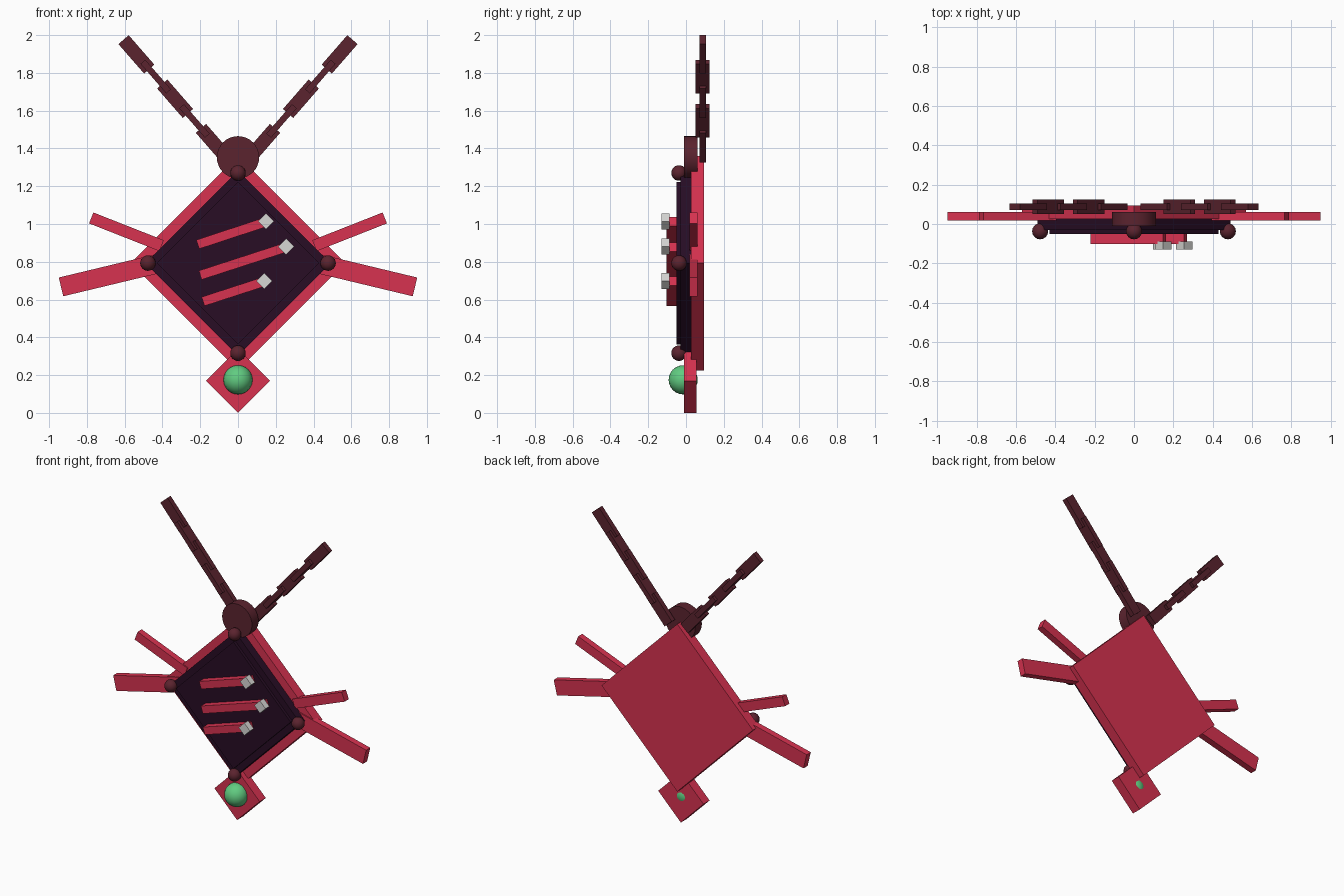
import bpy, math

if "Cube" in bpy.data.objects:
    bpy.data.objects.remove(bpy.data.objects["Cube"])


def material(name, rgb):
    m = bpy.data.materials.new(name)
    m.diffuse_color = (*rgb, 1)
    m.use_nodes = True
    m.node_tree.nodes["Principled BSDF"].inputs["Base Color"].default_value = m.diffuse_color
    return m


RED = material("crimson", (0.68, 0.032, 0.08))
DARK = material("dark purple", (0.021, 0.004, 0.018))
MAROON = material("maroon", (0.105, 0.017, 0.028))
GREY = material("light grey", (0.68, 0.68, 0.66))
GREEN = material("green", (0.12, 0.6, 0.22))


def finish(name, mat):
    ob = bpy.context.object
    ob.name = name
    ob.data.materials.append(mat)
    return ob


def box(name, mat, x, z, y0, y1, length, width, angle=0):
    """Box centred at x, z, spanning y0..y1, turned upward by angle in the front view."""
    bpy.ops.mesh.primitive_cube_add(size=1, location=(x, (y0 + y1) / 2, z),
                                    rotation=(0, -math.radians(angle), 0))
    bpy.context.object.scale = (length, y1 - y0, width)
    return finish(name, mat)


def diamond(name, mat, z, half, y0, y1):
    side = half * math.sqrt(2)
    return box(name, mat, 0, z, y0, y1, side, side, 45)


def ball(name, mat, x, y, z, r):
    bpy.ops.mesh.primitive_uv_sphere_add(segments=16, ring_count=12, radius=r, location=(x, y, z))
    bpy.ops.object.shade_smooth()
    return finish(name, mat)


# Main diamond body
MID = 0.793
diamond("back_plate", RED, MID, 0.568, 0.026, 0.094)
diamond("front_plate", DARK, MID, 0.49, -0.03, 0.03)
diamond("front_plate_raised", DARK, MID, 0.43, -0.05, -0.025)

# Corner studs
for x, z in ((0.477, MID), (-0.477, MID), (0, MID + 0.477), (0, MID - 0.477)):
    ball("corner_stud", MAROON, x, -0.037, z, 0.041)

# Slanted bars with grey tips: left end, right end
for (x0, z0), (x1, z1) in (((-0.213, 0.892), (0.155, 1.013)),
                           ((-0.2, 0.729), (0.262, 0.879)),
                           ((-0.185, 0.59), (0.145, 0.697))):
    box("slanted_bar", RED, (x0 + x1) / 2, (z0 + z1) / 2, -0.102, -0.045,
        math.hypot(x1 - x0, z1 - z0), 0.05, math.degrees(math.atan2(z1 - z0, x1 - x0)))
    box("bar_tip", GREY, x1 - 0.007, z1 + 0.001, -0.13, -0.088, 0.06, 0.06, 45)

# Top disc
bpy.ops.mesh.primitive_cylinder_add(vertices=32, radius=0.112, depth=0.07,
                                    location=(0, 0.025, 1.353), rotation=(math.pi / 2, 0, 0))
bpy.ops.object.shade_smooth_by_angle()
finish("top_disc", MAROON)

# Bottom pendant and gem
diamond("pendant", RED, 0.17, 0.17, -0.01, 0.055)
ball("gem", GREEN, 0, -0.015, 0.175, 0.077)

for s in (1, -1):
    # Side arms, placed by their outer end
    for name, ex, ez, ang, length, width in (("lower_arm", 0.937, 0.667, -13.5, 0.52, 0.102),
                                             ("upper_arm", 0.777, 1.032, 21.5, 0.40, 0.062)):
        a = math.radians(ang)
        box(name, RED, s * (ex - length / 2 * math.cos(a)), ez - length / 2 * math.sin(a),
            0.018, 0.062, length, width, s * ang)
    # Chain of alternating flat and edge-on links
    for i in range(5):
        flat = i % 2 == 0
        d, w = (0.017, 0.072) if flat else (0.0375, 0.033)
        box("chain_link", MAROON, s * (0.128 + 0.1025 * i), 1.428 + 0.1175 * i,
            0.088 - d, 0.088 + d, 0.207, w, s * 48.9)
